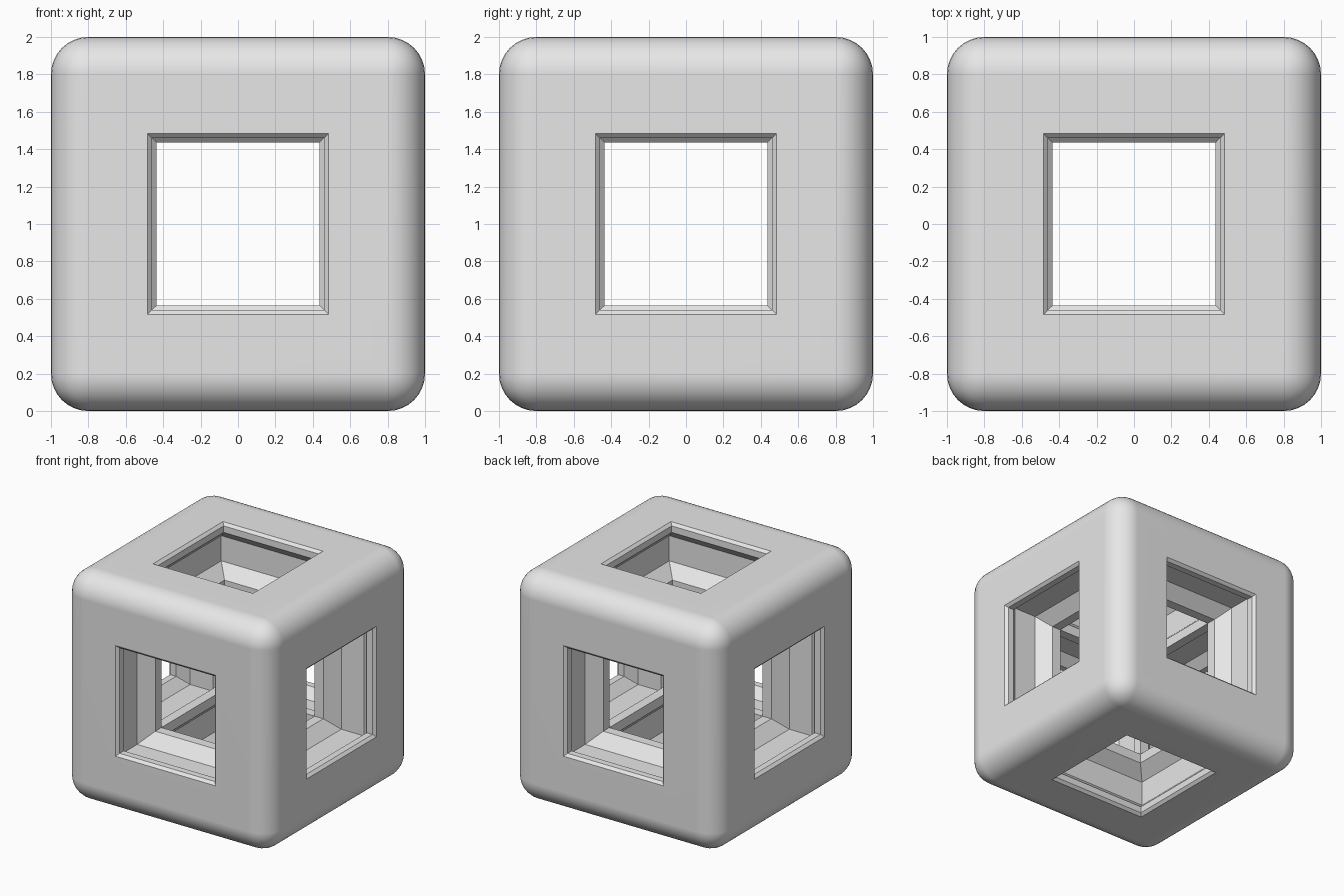
import bpy, bmesh, math
from mathutils import Matrix

if "Cube" in bpy.data.objects:
    bpy.data.objects.remove(bpy.data.objects["Cube"])

grey = bpy.data.materials.new("plain grey")
grey.diffuse_color = (0.8, 0.8, 0.8, 1)
grey.use_nodes = True
grey.node_tree.nodes["Principled BSDF"].inputs["Base Color"].default_value = grey.diffuse_color


def make_object(name, bm):
    mesh = bpy.data.meshes.new(name)
    bmesh.ops.recalc_face_normals(bm, faces=bm.faces)
    bm.to_mesh(mesh)
    bm.free()
    mesh.materials.append(grey)
    ob = bpy.data.objects.new(name, mesh)
    bpy.context.collection.objects.link(ob)
    return ob


# Solid cube with rounded edges
bm = bmesh.new()
bmesh.ops.create_cube(bm, size=2)
bmesh.ops.bevel(bm, geom=bm.edges[:], offset=0.2, segments=8,
                profile=0.5, affect='EDGES')
bmesh.ops.translate(bm, verts=bm.verts, vec=(0, 0, 1))
cube = make_object("cube_frame", bm)

# Square opening profile: (distance from centre, half width)
# chamfered lip, wide groove, sloped inner ledge, straight core
half = [(1.05, 0.533), (0.977, 0.46), (0.92, 0.46), (0.84, 0.54),
        (0.62, 0.54), (0.52, 0.435)]
profile = half + [(-d, h) for d, h in reversed(half)]


def opening_cutter(name, rotation):
    bm = bmesh.new()
    rings = [[bm.verts.new((sx * h, sy * h, d))
              for sx, sy in ((1, 1), (-1, 1), (-1, -1), (1, -1))]
             for d, h in profile]
    for a, b in zip(rings, rings[1:]):
        for i in range(4):
            j = (i + 1) % 4
            bm.faces.new((a[i], a[j], b[j], b[i]))
    bm.faces.new(rings[0])
    bm.faces.new(rings[-1])
    bmesh.ops.transform(bm, matrix=Matrix.Translation((0, 0, 1)) @ rotation,
                        verts=bm.verts)
    ob = make_object(name, bm)
    ob.hide_render = True
    return ob


# Cut an opening through the cube along each axis
bpy.context.view_layer.objects.active = cube
for axis, rot in (("z", Matrix.Identity(4)),
                  ("x", Matrix.Rotation(math.pi / 2, 4, 'Y')),
                  ("y", Matrix.Rotation(math.pi / 2, 4, 'X'))):
    cutter = opening_cutter("opening_cutter_" + axis, rot)
    mod = cube.modifiers.new("opening_" + axis, 'BOOLEAN')
    mod.operation = 'DIFFERENCE'
    mod.solver = 'EXACT'
    mod.object = cutter
    bpy.ops.object.modifier_apply(modifier=mod.name)
    bpy.data.objects.remove(cutter)

# Smooth rounded edges, crisp openings
bpy.ops.object.select_all(action='DESELECT')
cube.select_set(True)
bpy.context.view_layer.objects.active = cube
bpy.ops.object.shade_smooth_by_angle(angle=math.radians(25))
normals = cube.modifiers.new("flat_sides", 'WEIGHTED_NORMAL')
normals.keep_sharp = True
